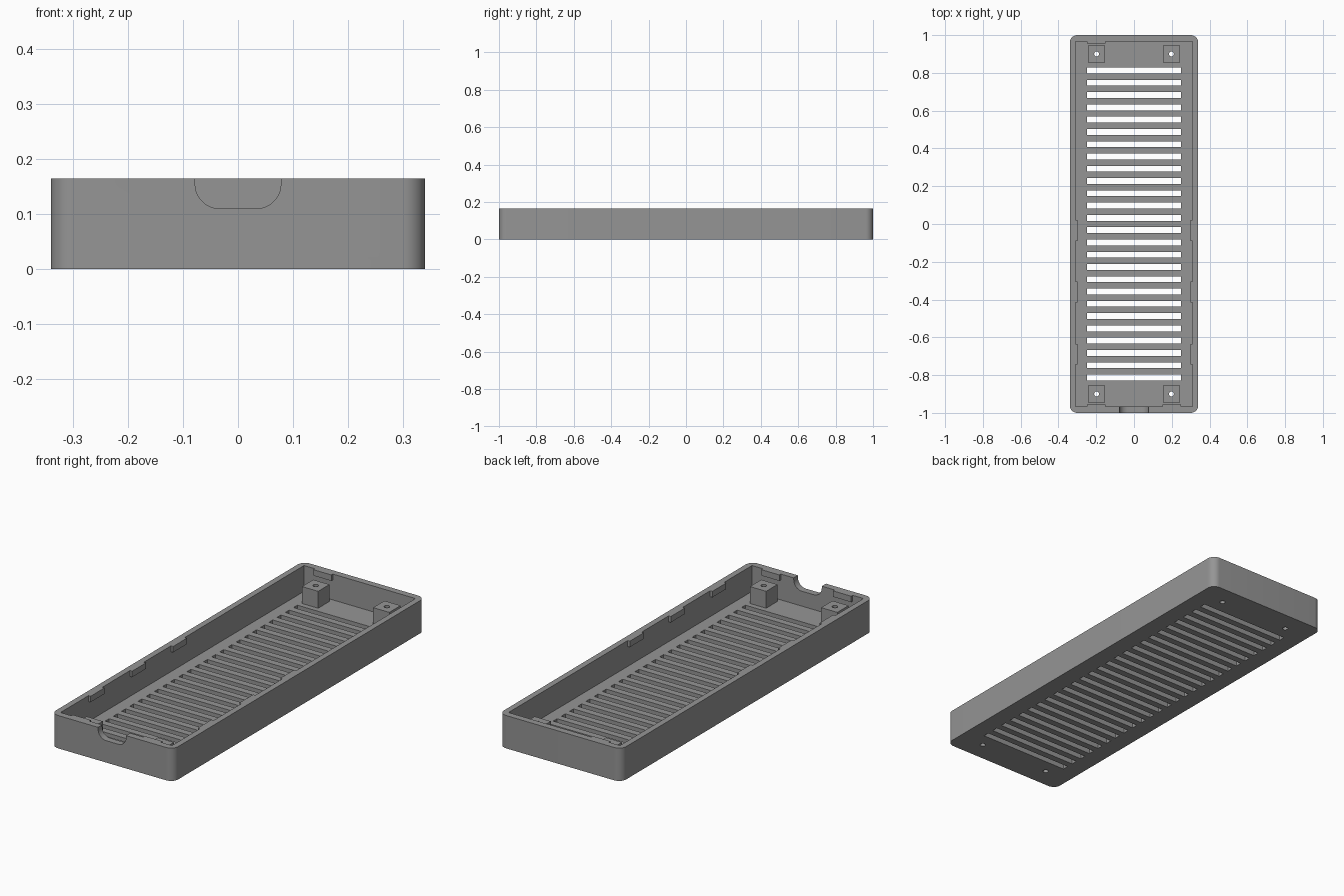
import bpy, bmesh, math
from mathutils import Vector, Matrix

if "Cube" in bpy.data.objects:
    bpy.data.objects.remove(bpy.data.objects["Cube"])

W, L, H = 0.34, 1.0, 0.165      # half width, half length, height
IX, IY, FLOOR = 0.31, 0.967, 0.035

grey = bpy.data.materials.new("mid grey plastic")
grey.diffuse_color = (0.3, 0.3, 0.3, 1)
grey.use_nodes = True
grey.node_tree.nodes["Principled BSDF"].inputs["Base Color"].default_value = grey.diffuse_color


def finish(bm, name):
    bmesh.ops.recalc_face_normals(bm, faces=bm.faces)
    me = bpy.data.meshes.new(name)
    bm.to_mesh(me)
    bm.free()
    ob = bpy.data.objects.new(name, me)
    bpy.context.collection.objects.link(ob)
    me.materials.append(grey)
    return ob


def boxes(name, bounds):
    """One object made of boxes given as (x0, x1, y0, y1, z0, z1)."""
    bm = bmesh.new()
    for x0, x1, y0, y1, z0, z1 in bounds:
        m = Matrix.Translation(((x0 + x1) / 2, (y0 + y1) / 2, (z0 + z1) / 2))
        bmesh.ops.create_cube(bm, size=1, matrix=m @ Matrix.Diagonal((x1 - x0, y1 - y0, z1 - z0, 1)))
    return finish(bm, name)


def prism(name, pts, offset):
    """Extrude a closed outline along an offset vector."""
    bm = bmesh.new()
    face = bm.faces.new([bm.verts.new(p) for p in pts])
    new = bmesh.ops.extrude_face_region(bm, geom=[face])["geom"]
    bmesh.ops.translate(bm, vec=Vector(offset), verts=[v for v in new if isinstance(v, bmesh.types.BMVert)])
    return finish(bm, name)


def arc(cx, cy, r, start, n=10):
    return [(cx + r * math.cos(math.radians(start + 90 * i / n)),
             cy + r * math.sin(math.radians(start + 90 * i / n))) for i in range(n + 1)]


def cut(ob, *cutters):
    bpy.context.view_layer.objects.active = ob
    for c in cutters:
        mod = ob.modifiers.new("cut", 'BOOLEAN')
        mod.operation, mod.solver, mod.object = 'DIFFERENCE', 'EXACT', c
        bpy.ops.object.modifier_apply(modifier=mod.name)


# Tray shell: rounded outline
R = 0.04
outline = (arc(W - R, L - R, R, 0) + arc(R - W, L - R, R, 90)
           + arc(R - W, R - L, R, 180) + arc(W - R, R - L, R, 270))
tray = prism("tray", [(x, y, 0) for x, y in outline], (0, 0, H))

# Cutters: cavity, vent slots, cable notch, screw holes
cavity = boxes("cavity_cutter", [(-IX, IX, -IY, IY, FLOOR, 0.3)])
slots = boxes("slot_cutter", [(-0.25, 0.25, y - 0.0155, y + 0.0155, -0.1, 0.1)
                              for y in ((i - 12.5) * 0.065 for i in range(26))])
n = arc(-0.033, 0.155, 0.045, 180) + arc(0.033, 0.155, 0.045, 270)
notch = prism("notch_cutter", [(-0.078, -1.1, 0.25)] + [(x, -1.1, z) for x, z in n]
              + [(0.078, -1.1, 0.25)], (0, 0.18, 0))
posts_at = [(sx * 0.198, sy * 0.9) for sx in (-1, 1) for sy in (-1, 1)]
bm = bmesh.new()
for x, y in posts_at:
    bmesh.ops.create_cone(bm, cap_ends=True, segments=20, radius1=0.013, radius2=0.013,
                          depth=0.5, matrix=Matrix.Translation((x, y, 0.05)))
holes = finish(bm, "screw_hole_cutter")

# Screw posts in the four corners
posts = boxes("screw_posts", [(x - 0.045, x + 0.045, y - 0.045, y + 0.045, FLOOR - 0.002, 0.12)
                              for x, y in posts_at])
cut(tray, cavity, slots, notch, holes)
cut(posts, holes)

# Lid catches along the inside of the rim
T, Z = 0.012, H - 0.03
tabs = []
for y in (-0.69, -0.36, -0.035):
    tabs += [(-IX - 0.001, -IX + T, y - 0.055, y + 0.055, Z, H),
             (IX - T, IX + 0.001, y - 0.055, y + 0.055, Z, H)]
for x in (-0.2, 0.2):
    tabs.append((x - 0.05, x + 0.05, -IY - 0.001, -IY + T, Z, H))
tabs.append((-0.25, -0.15, IY - T, IY + 0.001, Z, H))
catches = boxes("lid_catches", tabs)

for c in (cavity, slots, notch, holes):
    bpy.data.objects.remove(c)

for ob in (tray, posts, catches):
    bpy.ops.object.select_all(action='DESELECT')
    ob.select_set(True)
    bpy.context.view_layer.objects.active = ob
    bpy.ops.object.shade_smooth_by_angle(angle=math.radians(30))
